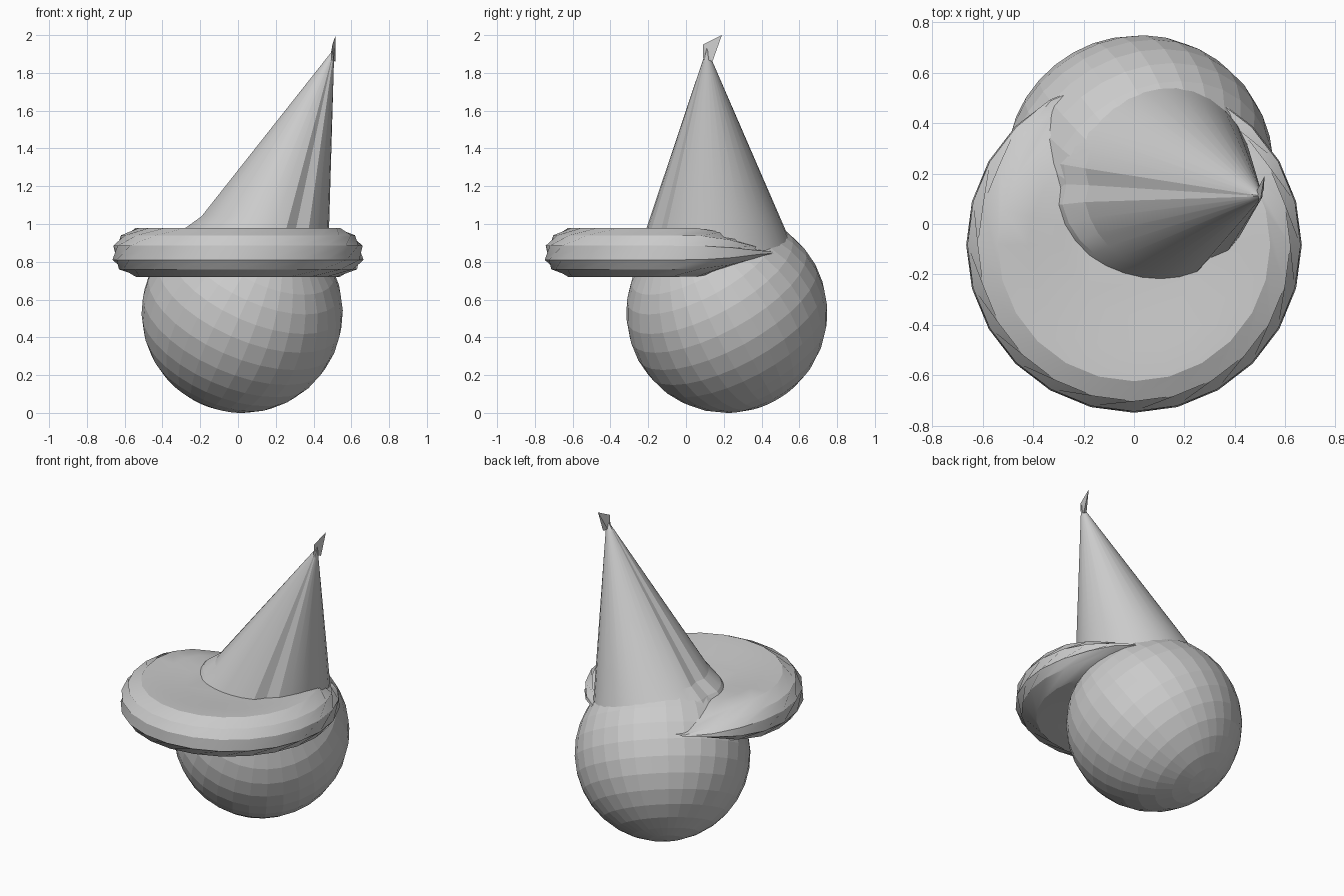
import bpy, bmesh, math
from mathutils import Vector, Matrix

if "Cube" in bpy.data.objects:
    bpy.data.objects.remove(bpy.data.objects["Cube"])

grey = bpy.data.materials.new("plain grey")
grey.diffuse_color = (0.6, 0.6, 0.6, 1)
grey.use_nodes = True
grey.node_tree.nodes["Principled BSDF"].inputs["Base Color"].default_value = grey.diffuse_color


def make_object(name, bm, smooth=None):
    bmesh.ops.recalc_face_normals(bm, faces=bm.faces)
    mesh = bpy.data.meshes.new(name)
    bm.to_mesh(mesh)
    bm.free()
    mesh.materials.append(grey)
    obj = bpy.data.objects.new(name, mesh)
    bpy.context.collection.objects.link(obj)
    if smooth:
        bpy.context.view_layer.objects.active = obj
        obj.select_set(True)
        bpy.ops.object.shade_smooth_by_angle(angle=math.radians(smooth))
        obj.select_set(False)
    return obj


def bridge(bm, a, b, shift=0):
    n = len(a)
    for i in range(n):
        j = (i + 1) % n
        bm.faces.new((a[i], a[j], b[(j + shift) % n], b[(i + shift) % n]))


# Head: faceted ball with a leaning pole
bm = bmesh.new()
bmesh.ops.create_uvsphere(bm, u_segments=32, v_segments=16, radius=0.533)
tilt = Vector((0.36, -0.445, 0.82)).to_track_quat('Z', 'Y').to_matrix().to_4x4()
bmesh.ops.transform(bm, verts=bm.verts,
                    matrix=Matrix.Translation((0.022, 0.216, 0.532)) @ tilt)
make_object("head", bm)

# Brim: thick rounded ring with swirling facets, thinning toward the back
SEG, MID = 24, 0.85
profile = [(0.28, -0.11), (0.42, -0.125), (0.54, -0.13), (0.63, -0.09), (0.665, -0.04),
           (0.66, 0.035), (0.62, 0.09), (0.54, 0.13), (0.42, 0.125), (0.28, 0.105)]
bm = bmesh.new()
rings = []
for r, h in profile:
    ring = []
    for i in range(SEG):
        a = 2 * math.pi * i / SEG
        x, y = r * math.cos(a), r * math.sin(a) - 0.083
        thin = 1 - (max(y, 0) / 0.45) ** 2
        ring.append(bm.verts.new((x, y, MID + h * max(thin, 0.08))))
    rings.append(ring)
for k in range(len(rings) - 1):
    bridge(bm, rings[k], rings[k + 1], 1 if 2 <= k <= 6 else 0)
bm.faces.new(rings[0])
bm.faces.new(rings[-1])
make_object("hat_brim", bm, 25)

# Hat: leaning cone with a flared left lip and two narrow folds
SEG = 32
apex = Vector((0.51, 0.11, 1.93))
bm = bmesh.new()
rings = []
for z in (0.84, 0.975, 1.04, 1.86):
    t = (z - 0.975) / (apex.z - 0.975)
    ring = []
    for i in range(SEG):
        a = 2 * math.pi * i / SEG
        r = 0.367
        if i == 27 or i == 16:                # narrow folds
            r *= 0.94
        if z < 1.0:                           # flared lip
            r += 0.04 * max(0, -math.cos(a - 0.15)) ** 3
        base = Vector((0.115 + r * math.cos(a), 0.157 + r * math.sin(a), 0.975))
        ring.append(bm.verts.new(base.lerp(apex, t)))
    rings.append(ring)
for a, b in zip(rings, rings[1:]):
    bridge(bm, a, b)
top = bm.verts.new(apex)
for i in range(SEG):
    bm.faces.new((rings[-1][i], rings[-1][(i + 1) % SEG], top))
bm.faces.new(rings[0])
make_object("hat_cone", bm, 12)

# Tip: small folded flap at the point of the hat
bm = bmesh.new()
v = [bm.verts.new(p) for p in ((0.50, 0.09, 1.95), (0.517, 0.19, 2.0),
                               (0.515, 0.14, 1.86), (0.485, 0.13, 1.87), (0.495, 0.09, 1.88))]
for f in ((0, 1, 2), (0, 3, 1), (1, 3, 2), (0, 4, 3), (0, 2, 4), (2, 3, 4)):
    bm.faces.new([v[i] for i in f])
make_object("hat_tip", bm)
